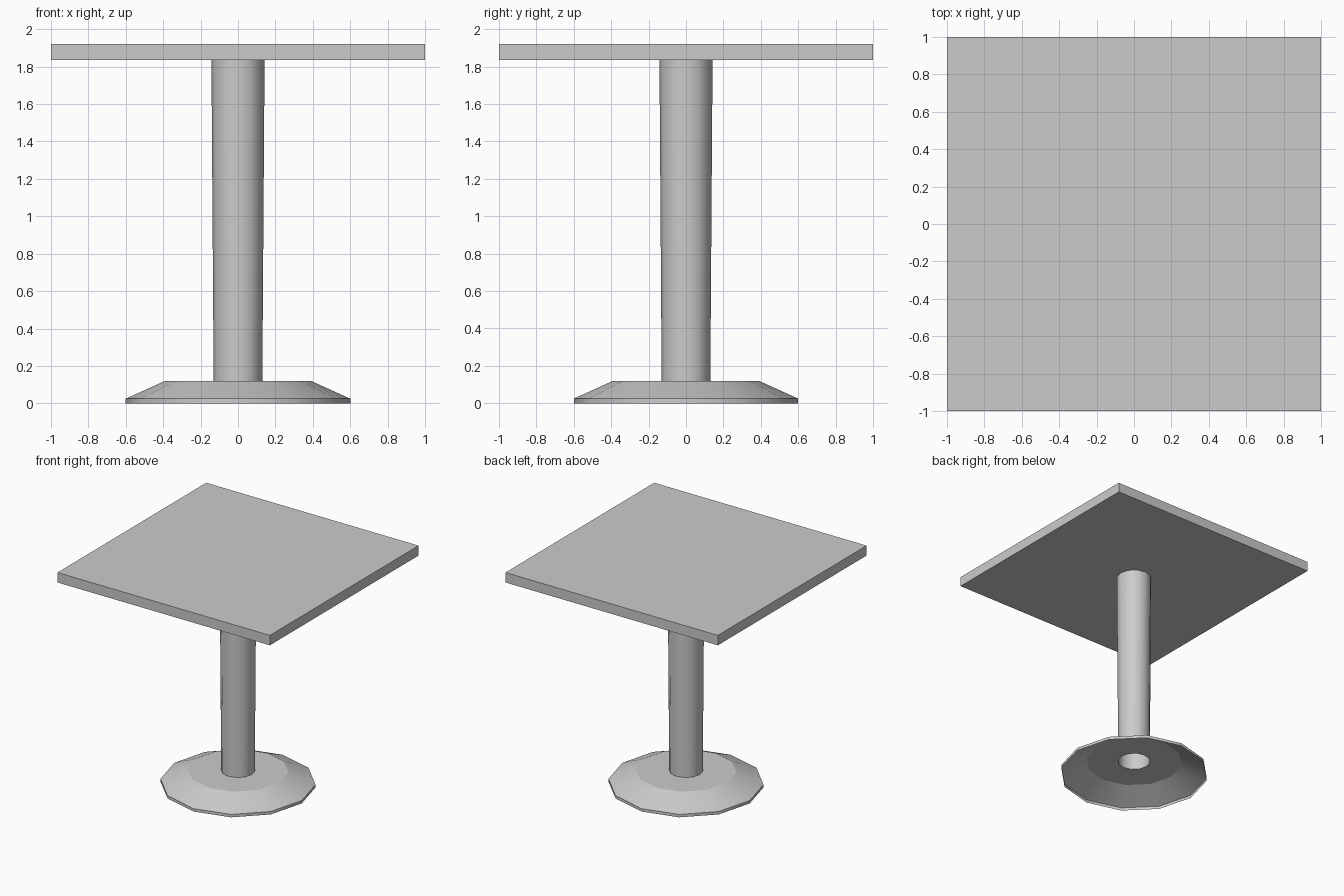
import bpy, bmesh
from math import cos, sin, tau, radians

if "Cube" in bpy.data.objects:
    bpy.data.objects.remove(bpy.data.objects["Cube"])

SIDES = 12


def lathe(name, profile, flat_bands=()):
    """Open surface of revolution through (radius, z) points, bottom/outside first."""
    bm = bmesh.new()
    rings = [[bm.verts.new((r * cos(tau * i / SIDES), r * sin(tau * i / SIDES), z))
              for i in range(SIDES)] for r, z in profile]
    for band, (a, b) in enumerate(zip(rings, rings[1:])):
        for i in range(SIDES):
            j = (i + 1) % SIDES
            face = bm.faces.new((a[i], a[j], b[j], b[i]))
            face.smooth = band not in flat_bands
    # keep creases between the bands crisp
    for ring in rings:
        for i in range(SIDES):
            edge = bm.edges.get((ring[i], ring[(i + 1) % SIDES]))
            if edge:
                edge.smooth = False
    mesh = bpy.data.meshes.new(name)
    bm.to_mesh(mesh)
    bm.free()
    obj = bpy.data.objects.new(name, mesh)
    bpy.context.collection.objects.link(obj)
    return obj


# Foot: low rim, sloped skirt and flat ring, open underneath
lathe("base", [(0.60, 0.0), (0.60, 0.025), (0.39, 0.12), (0.13, 0.12)], flat_bands=(2,))

# Hollow column, slightly wider towards the top
lathe("column", [(0.13, 0.12), (0.142, 1.835)])

# Square slab top
bpy.ops.mesh.primitive_cube_add(size=1, location=(0, 0, 1.8775))
top = bpy.context.object
top.name = "table_top"
top.scale = (2.0, 2.0, 0.085)
bpy.ops.object.transform_apply(location=False, rotation=False, scale=True)
